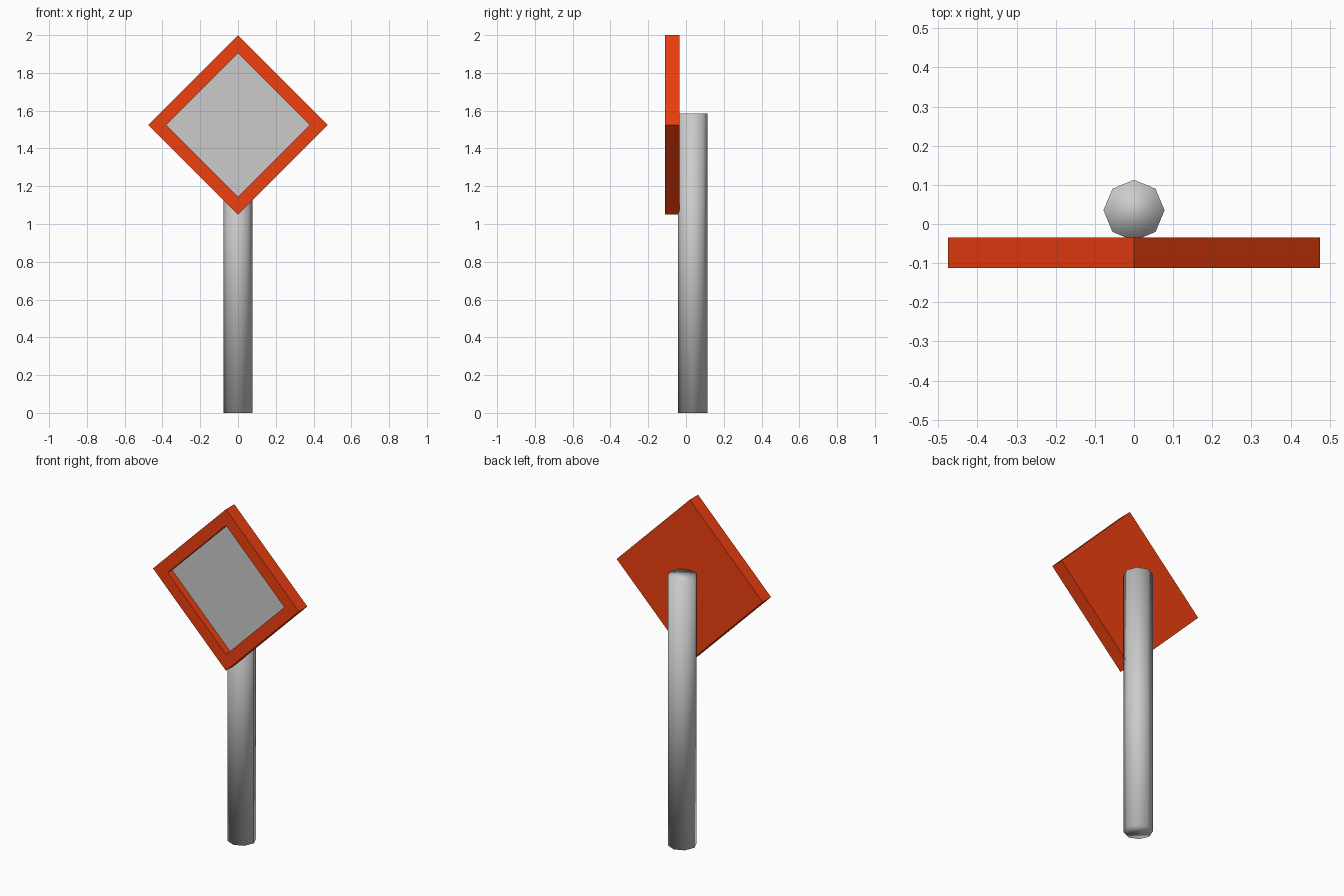
import bpy, bmesh
from math import pi
from mathutils import Matrix

if "Cube" in bpy.data.objects:
    bpy.data.objects.remove(bpy.data.objects["Cube"])


def material(name, rgb):
    mat = bpy.data.materials.new(name)
    mat.diffuse_color = (*rgb, 1)
    mat.use_nodes = True
    mat.node_tree.nodes["Principled BSDF"].inputs["Base Color"].default_value = mat.diffuse_color
    return mat


def add_object(name, bm):
    bmesh.ops.recalc_face_normals(bm, faces=bm.faces)
    mesh = bpy.data.meshes.new(name)
    bm.to_mesh(mesh)
    bm.free()
    obj = bpy.data.objects.new(name, mesh)
    bpy.context.collection.objects.link(obj)
    return obj


# Pole: smooth-shaded eight-sided post standing on the ground
HEIGHT, RADIUS, POLE_Y = 1.585, 0.078, 0.035
bm = bmesh.new()
bmesh.ops.create_cone(bm, cap_ends=True, segments=8, radius1=RADIUS,
                      radius2=RADIUS, depth=HEIGHT,
                      matrix=Matrix.Translation((0, POLE_Y, HEIGHT / 2)))
for f in bm.faces:
    f.smooth = True
add_object("pole", bm)

# Sign board: square plate turned on its corner
HALF, FRONT, BACK, CENTRE_Z = 0.475, -0.112, -0.034, 1.525
place = Matrix.Translation((0, (FRONT + BACK) / 2, CENTRE_Z)) @ Matrix.Rotation(pi / 2, 4, 'X')
bm = bmesh.new()
bmesh.ops.create_cone(bm, cap_ends=True, segments=4, radius1=HALF, radius2=HALF,
                      depth=BACK - FRONT, matrix=place)

# Recessed grey panel inside the orange border
panel = min(bm.faces, key=lambda f: f.calc_center_median().y)
bmesh.ops.inset_region(bm, faces=[panel], thickness=0.0955)
inner = bmesh.ops.extrude_discrete_faces(bm, faces=[panel])["faces"][0]
bmesh.ops.translate(bm, verts=inner.verts, vec=(0, 0.042, 0))
inner.material_index = 1
board = add_object("sign_board", bm)
board.data.materials.append(material("orange", (0.85, 0.05, 0.005)))
board.data.materials.append(material("light_grey", (0.75, 0.75, 0.78)))
